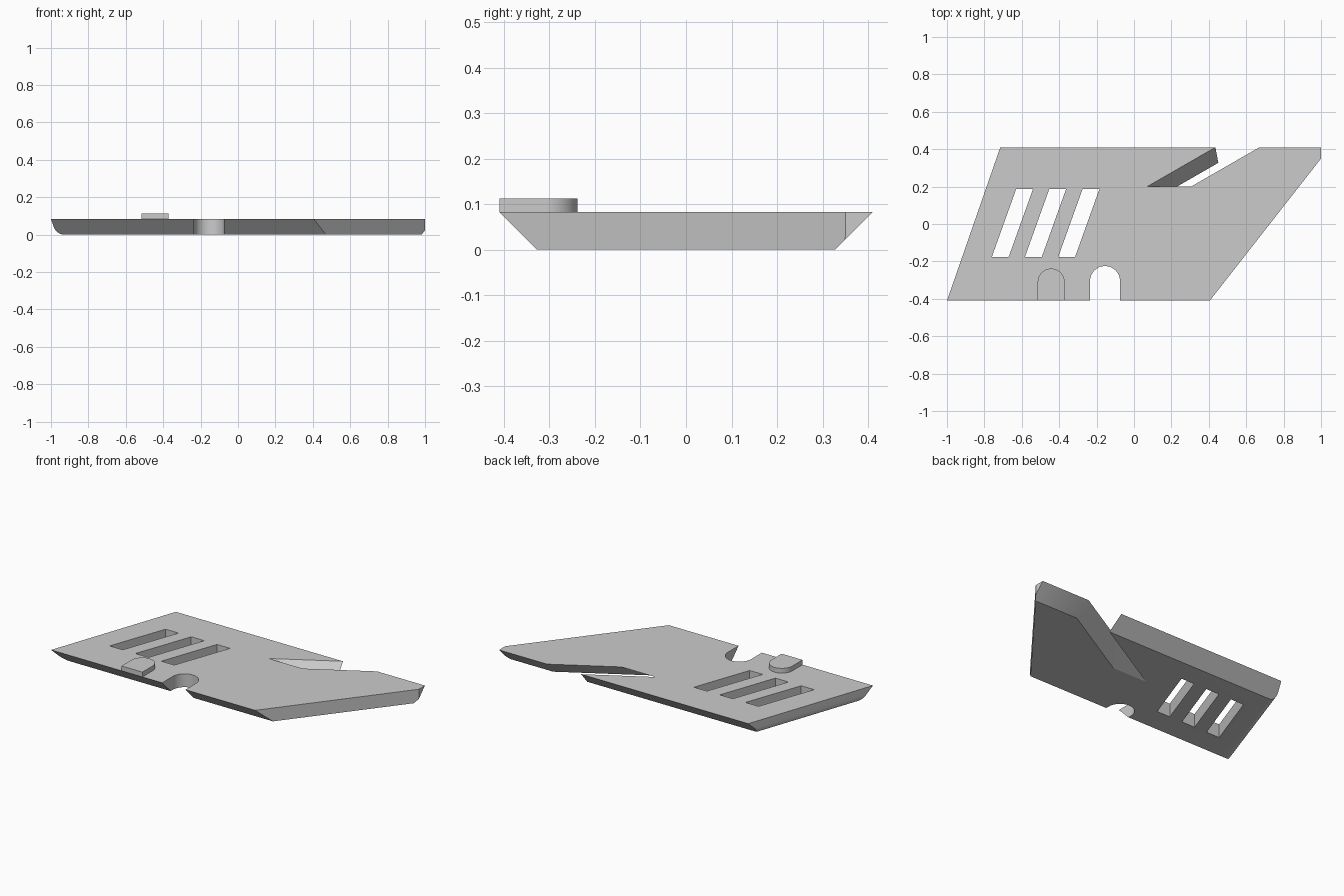
import bpy
import bmesh
import math

cube = bpy.data.objects.get("Cube")
if cube:
    bpy.data.objects.remove(cube, do_unlink=True)

THICK = 0.083   # plate thickness
HALF = 0.41     # half depth at the top face
FILLET = 0.038  # rounding under the left edge

grey = bpy.data.materials.new("light_grey")
grey.use_nodes = True
grey.diffuse_color = (0.6, 0.6, 0.6, 1)
grey.node_tree.nodes["Principled BSDF"].inputs["Base Color"].default_value = (0.6, 0.6, 0.6, 1)


def make_object(name, bm):
    bmesh.ops.recalc_face_normals(bm, faces=bm.faces)
    mesh = bpy.data.meshes.new(name)
    bm.to_mesh(mesh)
    bm.free()
    obj = bpy.data.objects.new(name, mesh)
    bpy.context.collection.objects.link(obj)
    mesh.materials.append(grey)
    return obj


def loft(name, low, high, z0, z1):
    """Closed solid between two outlines with matching points."""
    bm = bmesh.new()
    a = [bm.verts.new((x, y, z0)) for x, y in low]
    b = [bm.verts.new((x, y, z1)) for x, y in high]
    bm.faces.new(a[::-1])
    bm.faces.new(b)
    for i in range(len(a)):
        j = (i + 1) % len(a)
        bm.faces.new((a[i], a[j], b[j], b[i]))
    return make_object(name, bm)


def arch(cx, front, cy, r, steps=24):
    """Straight-sided outline with a round back end."""
    pts = [(cx - r, front), (cx + r, front)]
    for i in range(steps + 1):
        t = math.pi * i / steps
        pts.append((cx + r * math.cos(t), cy + r * math.sin(t)))
    return pts


def smooth(obj):
    bpy.ops.object.select_all(action="DESELECT")
    obj.select_set(True)
    bpy.context.view_layer.objects.active = obj
    bpy.ops.object.shade_smooth_by_angle(angle=math.radians(25))


# Plate: chamfered front and back, rounded left edge, upright right edges
def left_x(y):
    return -1 + 0.285 * (y + HALF) / (2 * HALF)


def right_x(y):
    return min(1, 0.405 + 0.595 * (y + HALF) / 0.76)


levels = [FILLET * (1 - math.cos(math.pi / 2 * i / 6)) for i in range(7)] + [0.022, THICK]
bm = bmesh.new()
for z in levels:
    drop = max(0, FILLET - z)
    inset = FILLET - math.sqrt(FILLET ** 2 - drop ** 2)
    edge = HALF - THICK + z
    for y in (-edge, edge):
        bm.verts.new((left_x(y) + inset * 1.06, y, z))
        bm.verts.new((right_x(y), y, z))
    if edge > 0.35:
        bm.verts.new((1, 0.35, z))
hull = bmesh.ops.convex_hull(bm, input=bm.verts)
loose = {v for v in hull["geom_interior"] if isinstance(v, bmesh.types.BMVert)}
bmesh.ops.delete(bm, geom=list(loose), context="VERTS")
bmesh.ops.dissolve_limit(bm, angle_limit=math.radians(0.5), verts=bm.verts, edges=bm.edges)
plate = make_object("plate", bm)

# Cutters: three slanted windows and the front notch
cutters = []
for x in (-0.76, -0.583, -0.405):
    window = [(x, -0.176), (x + 0.09, -0.176), (x + 0.22, 0.187), (x + 0.13, 0.187)]
    cutters.append(loft("window_cutter", window, window, -0.1, 0.2))
notch = arch(-0.155, -0.6, -0.305, 0.08)
cutters.append(loft("notch_cutter", notch, notch, -0.1, 0.2))


# Leaning slot in the back edge, running deeper on the underside
def slot(z):
    k = 1 - z / THICK
    end = 0.2 - 0.165 * k
    run = 0.575
    pts = []
    for x, y in ((0.07, end), (0.305, end), (0.305, 0.7), (0.07, 0.7)):
        pts.append((x + 0.16 * k + (y - 0.2) / run, y))
    return pts


cutters.append(loft("slot_cutter", slot(-0.02), slot(THICK + 0.02), -0.02, THICK + 0.02))

for cutter in cutters:
    cutter.hide_render = True
    mod = plate.modifiers.new("cut", "BOOLEAN")
    mod.operation = "DIFFERENCE"
    mod.solver = "EXACT"
    mod.object = cutter
    bpy.context.view_layer.objects.active = plate
    bpy.ops.object.modifier_apply(modifier=mod.name)
    bpy.data.objects.remove(cutter, do_unlink=True)
smooth(plate)

# Raised tab beside the notch
tab_shape = arch(-0.443, -HALF, -0.31, 0.072)
tab = loft("raised_tab", tab_shape, tab_shape, THICK, 0.113)
smooth(tab)
